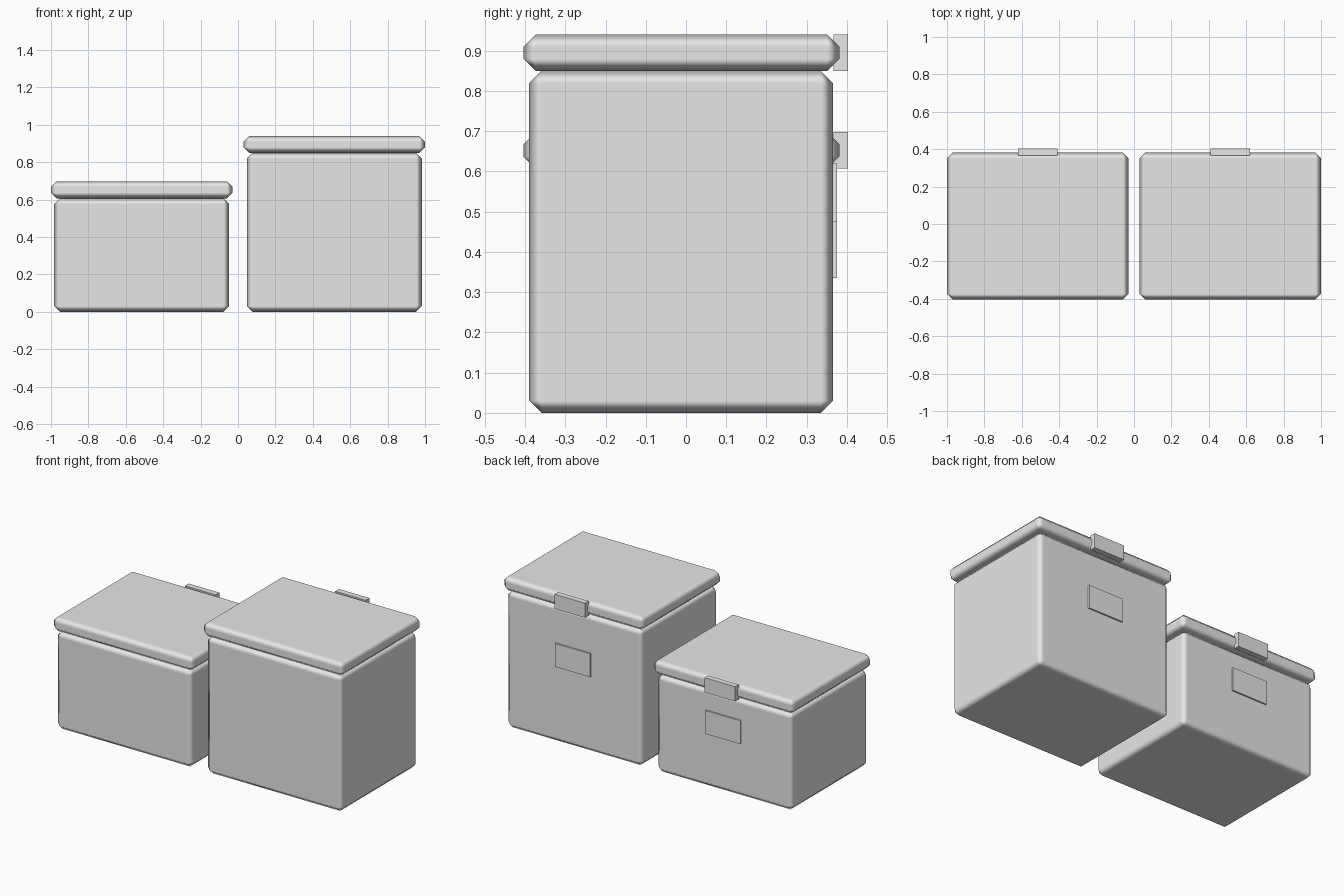
import bpy
import math

cube = bpy.data.objects.get("Cube")
if cube:
    bpy.data.objects.remove(cube, do_unlink=True)

grey = bpy.data.materials.new("light_grey")
grey.use_nodes = True
grey.diffuse_color = (0.8, 0.8, 0.8, 1)
grey.node_tree.nodes["Principled BSDF"].inputs["Base Color"].default_value = grey.diffuse_color


def block(name, x, y, z, bevel=0):
    """Box filling the given (low, high) ranges, optionally with smooth chamfers."""
    ranges = (x, y, z)
    bpy.ops.mesh.primitive_cube_add(size=1, location=[sum(r) / 2 for r in ranges])
    obj = bpy.context.object
    obj.name = name
    obj.scale = [r[1] - r[0] for r in ranges]
    bpy.ops.object.transform_apply(location=False, rotation=False, scale=True)
    obj.data.materials.append(grey)
    if bevel:
        bpy.ops.object.shade_smooth_by_angle(angle=math.radians(100))
        mod = obj.modifiers.new("Chamfer", "BEVEL")
        mod.width = bevel
        mod.segments = 1
        mod.harden_normals = True
    return obj


def around(centre, width):
    return (centre - width / 2, centre + width / 2)


def chest(prefix, x, body_top, lid_top, plate_bottom):
    # Chamfered body and overhanging lid
    block(prefix + "_body", around(x, 0.936), (-0.39, 0.366), (0, body_top), 0.031)
    block(prefix + "_lid", around(x, 0.97), (-0.404, 0.381), (body_top, lid_top), 0.03)
    # Latch on the lid and plate on the body, both at the back
    block(prefix + "_latch", around(x, 0.21), (0.367, 0.403), (body_top, lid_top))
    block(prefix + "_plate", around(x, 0.24), (0.36, 0.375),
          (plate_bottom, plate_bottom + 0.145))


chest("short", -0.515, 0.607, 0.698, 0.335)
chest("tall", 0.515, 0.85, 0.94, 0.475)
